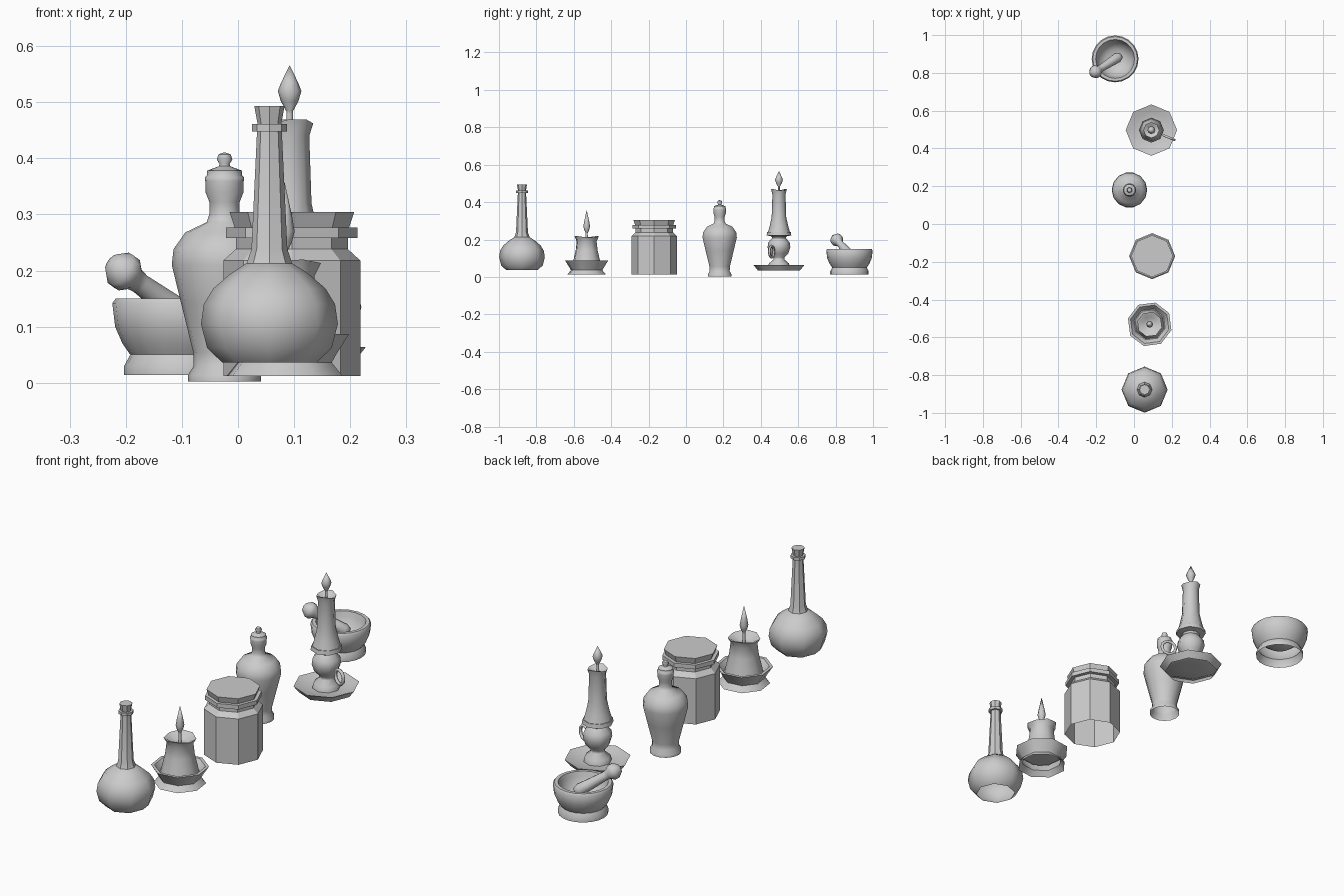
import bpy, bmesh
from math import radians, sin, cos, pi
from mathutils import Vector


def finish(name, bm, loc, angle):
    bmesh.ops.remove_doubles(bm, verts=bm.verts, dist=1e-5)
    bmesh.ops.recalc_face_normals(bm, faces=bm.faces)
    me = bpy.data.meshes.new(name)
    bm.to_mesh(me)
    bm.free()
    ob = bpy.data.objects.new(name, me)
    ob.location = loc
    bpy.context.collection.objects.link(ob)
    if angle:
        me.shade_smooth()
        me.set_sharp_from_angle(angle=radians(angle))
    return ob


def lathe(name, profile, loc, sides=8, turn=0, angle=60, wave_above=9, wave=0.005):
    """Revolve (radius, z) points; rings above wave_above get a melted, wavy edge."""
    bm = bmesh.new()
    rings = []
    for r, z in profile:
        ring = []
        for i in range(sides):
            a = radians(turn) + 2 * pi * i / sides
            dz = wave * cos(2 * a + 2.4) if z > wave_above else 0
            ring.append(bm.verts.new((r * cos(a), r * sin(a), z + dz)))
        rings.append(ring)
    for lo, hi in zip(rings, rings[1:]):
        for i in range(sides):
            j = (i + 1) % sides
            bm.faces.new((lo[i], lo[j], hi[j], hi[i]))
    if profile[-1][0] > 0:
        bm.faces.new(rings[-1])
    bmesh.ops.remove_doubles(bm, verts=bm.verts, dist=1e-6)
    return finish(name, bm, loc, angle)


def flame(name, loc, z0, z1, z_mid, r):
    lathe(name, [(0.004, z0), (0.006, z0 + 0.25 * (z_mid - z0)), (r * 0.75, z_mid - 0.018),
                 (r, z_mid), (r * 0.75, z_mid + 0.3 * (z1 - z_mid)), (0.0, z1)], loc, angle=70)


# Flask with long faceted neck, collar and stopper
p = (0.056, -0.877, 0)
lathe("flask_bulb", [(0.084, 0.036), (0.111, 0.062), (0.122, 0.105), (0.117, 0.14),
                     (0.1, 0.168), (0.07, 0.194), (0.041, 0.213)], p, angle=80)
lathe("flask_neck", [(0.041, 0.212), (0.032, 0.238), (0.022, 0.45)], p, angle=30)
lathe("flask_collar", [(0.022, 0.448), (0.031, 0.448), (0.031, 0.461), (0.02, 0.461)], p, angle=30)
lathe("flask_stopper", [(0.021, 0.461), (0.027, 0.493)], p, angle=30)

# Small candle in a dish
p = (0.083, -0.531, 0)
lathe("candle_dish", [(0.107, 0.012), (0.087, 0.036), (0.095, 0.05), (0.119, 0.087),
                      (0.105, 0.087), (0.085, 0.06), (0.05, 0.058)], p, turn=30, angle=40)
lathe("small_candle", [(0.08, 0.058), (0.072, 0.095), (0.061, 0.14), (0.055, 0.19),
                       (0.067, 0.215), (0.055, 0.212), (0.035, 0.195), (0, 0.193)],
      p, turn=30, angle=55, wave_above=0.205)
lathe("small_wick", [(0.008, 0.19), (0.006, 0.24)], p, sides=6)
flame("small_flame", p, 0.225, 0.358, 0.27, 0.018)

# Octagonal jar with lid
p = (0.096, -0.17, 0)
lathe("jar_body", [(0.122, 0.012), (0.122, 0.218), (0.1, 0.238), (0.1, 0.258)], p, angle=30)
lathe("jar_collar", [(0.1, 0.258), (0.117, 0.258), (0.117, 0.277), (0.1, 0.277)], p, angle=30)
lathe("jar_lid", [(0.102, 0.277), (0.111, 0.304)], p, angle=30)

# Tall vase with knobbed lid
p = (-0.024, 0.18, 0)
lathe("vase_body", [(0.065, 0.002), (0.065, 0.014), (0.055, 0.03), (0.056, 0.055), (0.077, 0.14),
                    (0.094, 0.21), (0.091, 0.238), (0.07, 0.268), (0.032, 0.286), (0.027, 0.3),
                    (0.027, 0.322), (0.034, 0.34), (0.034, 0.362)], p, sides=14, angle=45)
lathe("vase_lid", [(0.035, 0.36), (0.035, 0.366), (0.031, 0.37), (0.031, 0.378), (0.01, 0.386),
                   (0.009, 0.39), (0.014, 0.398), (0.011, 0.407), (0, 0.411)], p, sides=14, angle=50)

# Candlestick: drip pan, turned stem, tall candle
p = (0.092, 0.497, 0)
lathe("drip_pan", [(0.113, 0.035), (0.136, 0.064), (0.126, 0.062), (0.1, 0.05), (0.03, 0.05)], p, angle=40)
lathe("candlestick_stem", [(0.058, 0.05), (0.054, 0.072), (0.03, 0.092), (0.03, 0.105), (0.05, 0.125),
                           (0.061, 0.158), (0.057, 0.185), (0.036, 0.208), (0.04, 0.217),
                           (0.066, 0.222), (0.063, 0.24), (0.045, 0.238)], p, angle=50)
lathe("tall_candle", [(0.06, 0.236), (0.05, 0.27), (0.039, 0.32), (0.035, 0.44), (0.042, 0.466),
                      (0.034, 0.464), (0.022, 0.452), (0, 0.45)], p, angle=55, wave_above=0.46)
lathe("tall_wick", [(0.006, 0.448), (0.006, 0.49)], p, sides=6)
flame("tall_flame", p, 0.472, 0.566, 0.52, 0.021)

# Ring handle on the stem
a = radians(-23)
bpy.ops.mesh.primitive_torus_add(major_radius=0.031, minor_radius=0.007, major_segments=12, minor_segments=6,
                                 location=(p[0] + 0.101 * cos(a), p[1] + 0.101 * sin(a), 0.135),
                                 rotation=(pi / 2, 0, a))
bpy.context.object.name = "ring_handle"
bpy.ops.object.shade_smooth()

# Mortar bowl and leaning pestle
p = (-0.1, 0.874, 0)
lathe("mortar", [(0.103, 0.014), (0.103, 0.03), (0.092, 0.05), (0.106, 0.07), (0.119, 0.1), (0.124, 0.142),
                 (0.118, 0.15), (0.103, 0.15), (0.097, 0.13), (0.084, 0.09), (0.05, 0.066), (0, 0.06)],
      p, sides=20, angle=45)
head, tip = Vector((-0.21, 0.802, 0.203)), Vector((-0.07, 0.892, 0.1))
d = tip - head
pestle = lathe("pestle", [(0.0, -0.026), (0.018, -0.02), (0.034, 0.0), (0.034, 0.018), (0.022, 0.033),
                          (0.019, 0.05), (0.024, 0.13), (0.027, d.length - 0.025),
                          (0.019, d.length - 0.005), (0, d.length)], head, sides=12, angle=60)
pestle.rotation_euler = d.to_track_quat('Z', 'Y').to_euler()
